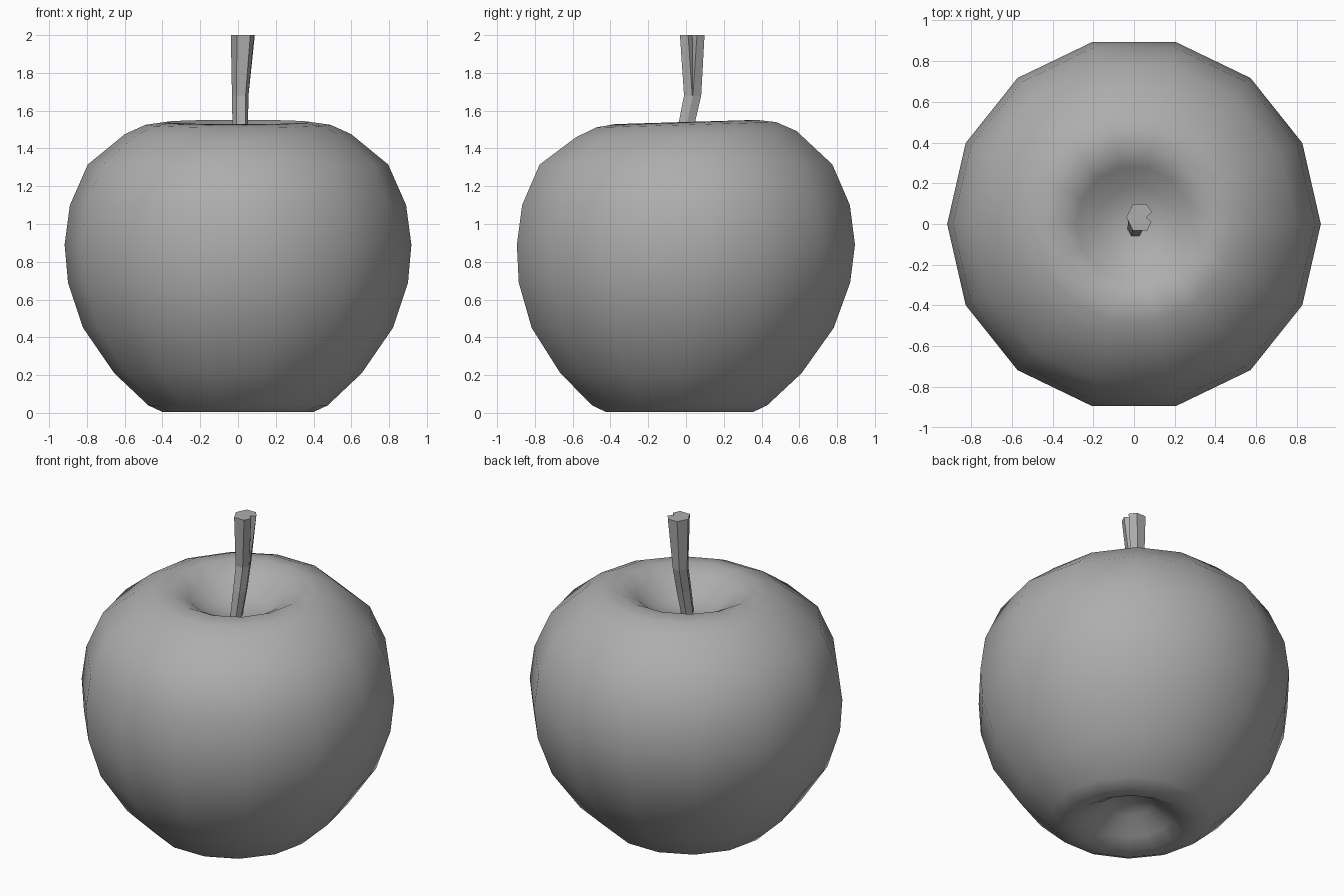
import bpy, bmesh
from math import cos, sin, pi

if "Cube" in bpy.data.objects:
    bpy.data.objects.remove(bpy.data.objects["Cube"])

grey = bpy.data.materials.new("mid_grey")
grey.diffuse_color = (0.42, 0.42, 0.42, 1)
grey.use_nodes = True
grey.node_tree.nodes["Principled BSDF"].inputs["Base Color"].default_value = grey.diffuse_color


def finish(bm, name, smooth):
    bmesh.ops.recalc_face_normals(bm, faces=bm.faces)
    me = bpy.data.meshes.new(name)
    bm.to_mesh(me)
    bm.free()
    for p in me.polygons:
        p.use_smooth = smooth
    me.materials.append(grey)
    ob = bpy.data.objects.new(name, me)
    bpy.context.collection.objects.link(ob)
    return ob


def bridge(bm, a, b):
    n = len(a)
    for i in range(n):
        bm.faces.new((a[i], a[(i + 1) % n], b[(i + 1) % n], b[i]))


# Apple body: 14-sided lathe from the bottom hollow to the stem hollow
SIDES = 14
profile = [(0.13, 0.13), (0.24, 0.05), (0.32, 0.005), (0.40, 0.005), (0.475, 0.04),
           (0.655, 0.21), (0.82, 0.45), (0.9, 0.69), (0.918, 0.89),
           (0.89, 1.10), (0.795, 1.315), (0.60, 1.475), (0.49, 1.525),
           (0.385, 1.54), (0.285, 1.485), (0.18, 1.405)]


def place(r, z, a):
    shift = -0.035 * max(0, 1 - z / 0.9)      # base leans to the front
    tilt = 0.03 if z > 1.4 else 0             # crown is higher at the back
    y = r * sin(a)
    return (r * cos(a), y + shift, z + tilt * y)


bm = bmesh.new()
rings = [[bm.verts.new(place(r, z, 2 * pi * i / SIDES)) for i in range(SIDES)]
         for r, z in profile]
for a, b in zip(rings, rings[1:]):
    bridge(bm, a, b)
for ring, z in ((rings[0], 0.17), (rings[-1], 1.365)):
    pole = bm.verts.new(place(0, z, 0))
    for i in range(SIDES):
        bm.faces.new((ring[i], ring[(i + 1) % SIDES], pole))
finish(bm, "apple_body", True)

# Stem: bent, flaring prism with a notch on its right side near the top
section = [(-0.06, 0.0), (-0.027, 0.065), (0.038, 0.065), (0.067, 0.025),
           (0.038, 0.0), (0.063, -0.022), (0.043, -0.065), (-0.027, -0.065)]
levels = [(1.33, 0.0, -0.03, 0.55), (1.53, 0.01, 0.003, 0.66),
          (1.68, 0.01, 0.035, 0.70), (2.0, 0.022, 0.033, 1.0)]
bm = bmesh.new()
rings = []
for z, cx, cy, s in levels:
    ring = []
    for i, (x, y) in enumerate(section):
        if i in (3, 4, 5) and z < 1.9:        # notch closes lower down
            x, y = 0.065, 0.003 * (4 - i)
        ring.append(bm.verts.new((cx + s * x, cy + s * y, z)))
    rings.append(ring)
for a, b in zip(rings, rings[1:]):
    bridge(bm, a, b)
bm.faces.new(rings[0])
bm.faces.new(rings[-1])
finish(bm, "stem", False)
